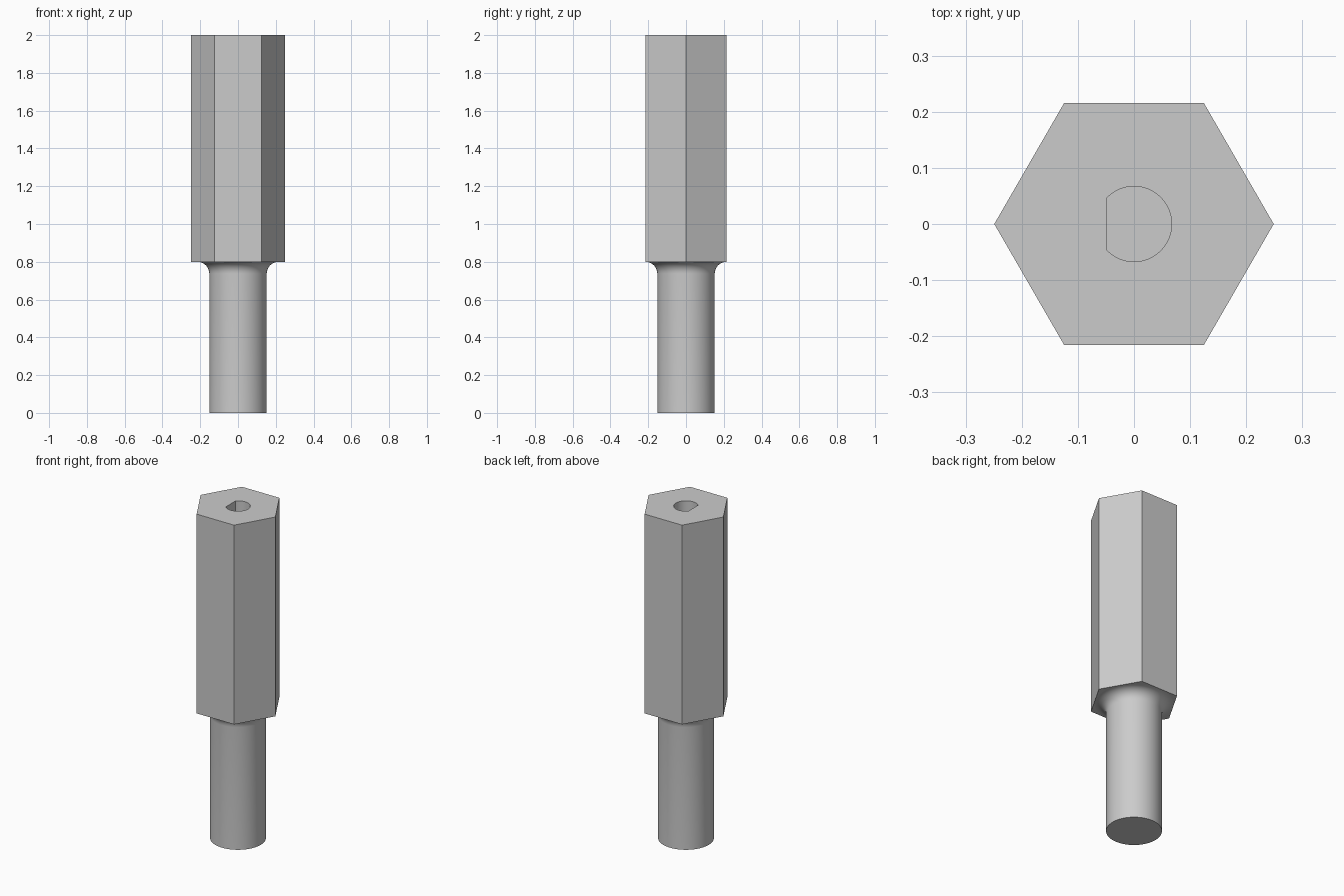
import bpy, bmesh, math

if "Cube" in bpy.data.objects:
    bpy.data.objects.remove(bpy.data.objects["Cube"], do_unlink=True)

HEX_R, SHANK_R, FILLET = 0.249, 0.152, 0.0625
SHOULDER, TOP = 0.8, 2.0
BORE_R, BORE_FLAT, BORE_FLOOR = 0.067, -0.048, 1.4

grey = bpy.data.materials.new("plain grey")
grey.use_nodes = True
color = (0.6, 0.6, 0.6, 1)
grey.diffuse_color = color
grey.node_tree.nodes["Principled BSDF"].inputs["Base Color"].default_value = color


def ring(radius, count):
    step = math.tau / count
    return [(radius * math.cos(i * step), radius * math.sin(i * step)) for i in range(count)]


def loft(name, sections):
    """Skin a stack of (outline, height) sections and cap both ends."""
    bm = bmesh.new()
    loops = [[bm.verts.new((x, y, z)) for x, y in outline] for outline, z in sections]
    for low, high in zip(loops, loops[1:]):
        for i in range(len(low)):
            j = (i + 1) % len(low)
            bm.faces.new((low[i], low[j], high[j], high[i]))
    bm.faces.new(loops[0][::-1])
    bm.faces.new(loops[-1])
    mesh = bpy.data.meshes.new(name)
    bm.to_mesh(mesh)
    bm.free()
    mesh.materials.append(grey)
    obj = bpy.data.objects.new(name, mesh)
    bpy.context.collection.objects.link(obj)
    return obj


# Hexagonal body
body = loft("hex_coupler", [(ring(HEX_R, 6), SHOULDER), (ring(HEX_R, 6), TOP)])

# Round shank with a concave fillet under the shoulder, running into the body
profile = [(SHANK_R, 0)]
for i in range(9):
    a = math.pi / 2 * i / 8
    profile.append((SHANK_R + FILLET * (1 - math.cos(a)), SHOULDER - FILLET * (1 - math.sin(a))))
profile.append((SHANK_R + FILLET, SHOULDER + 0.1))
shank = loft("shank", [(ring(r, 64), z) for r, z in profile])

# D-shaped blind bore
half = math.acos(BORE_FLAT / BORE_R)
arc = [-half + 2 * half * i / 48 for i in range(49)]
outline = [(BORE_R * math.cos(a), BORE_R * math.sin(a)) for a in arc]
bore = loft("bore_cutter", [(outline, BORE_FLOOR), (outline, TOP + 0.1)])

# Fuse the shank and cut the bore
for tool, operation in ((shank, "UNION"), (bore, "DIFFERENCE")):
    tool.hide_render = True
    mod = body.modifiers.new(tool.name, "BOOLEAN")
    mod.object, mod.operation, mod.solver = tool, operation, "EXACT"
bpy.context.view_layer.update()
result = bpy.data.meshes.new_from_object(body.evaluated_get(bpy.context.evaluated_depsgraph_get()))
body.modifiers.clear()
body.data = result
for tool in (shank, bore):
    bpy.data.objects.remove(tool, do_unlink=True)

# Smooth round walls, crisp flats
bpy.ops.object.select_all(action="DESELECT")
body.select_set(True)
bpy.context.view_layer.objects.active = body
bpy.ops.object.shade_smooth_by_angle(angle=math.radians(30))
for face in body.data.polygons:
    if abs(face.normal.z) > 0.999:
        face.use_smooth = False
